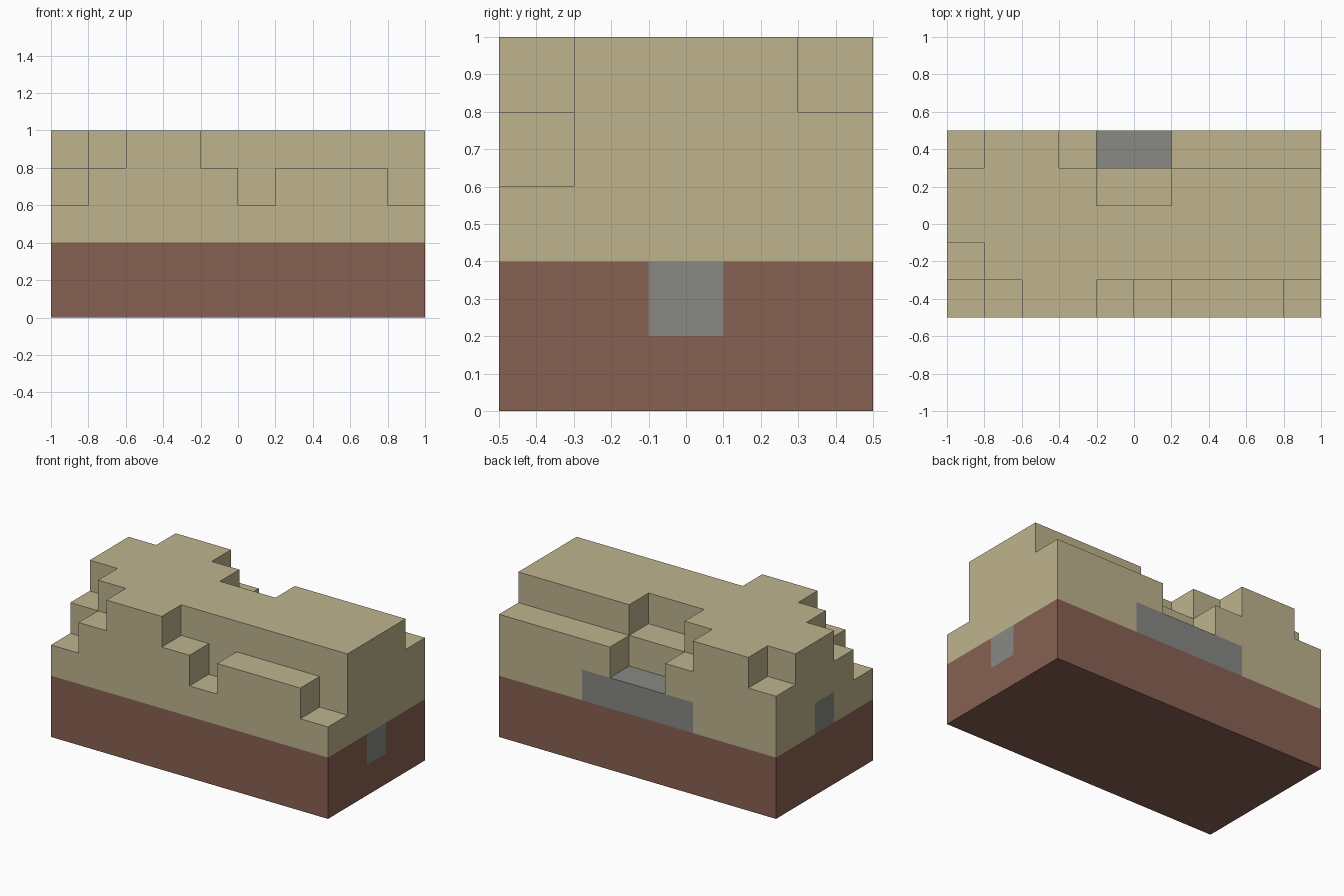
import bpy
import bmesh
import math
from mathutils import Vector

cube = bpy.data.objects.get("Cube")
if cube:
    bpy.data.objects.remove(cube, do_unlink=True)

CELL = 0.2
# Stack height of every column in cells, front row first, x rising along each string
HEIGHTS = ["3455434443",
           "4555555555",
           "5555555555",
           "5555445555",
           "4554334444"]
NX, NY = len(HEIGHTS[0]), len(HEIGHTS)
SOIL_LAYERS = 2
SOIL, SAND, STONE = range(3)


def make_material(name, color):
    mat = bpy.data.materials.new(name)
    mat.use_nodes = True
    mat.diffuse_color = color
    mat.node_tree.nodes["Principled BSDF"].inputs["Base Color"].default_value = color
    return mat


def filled(i, j, k):
    return 0 <= i < NX and 0 <= j < NY and 0 <= k < int(HEIGHTS[j][i])


def block_kind(i, j, k):
    back_ledge = j == NY - 1 and 3 <= i <= 6 and k == 2
    end_stones = j == 2 and (i, k) in ((0, 2), (NX - 1, 1))
    if back_ledge or end_stones:
        return STONE
    return SOIL if k < SOIL_LAYERS else SAND


def add_side(bm, cell, axis, sign):
    """Add the square on one exposed side of a cell."""
    center = Vector(((cell[0] + 0.5 - NX / 2) * CELL,
                     (cell[1] + 0.5 - NY / 2) * CELL,
                     (cell[2] + 0.5) * CELL))
    normal, u = Vector(), Vector()
    normal[axis] = sign
    u[(axis + 1) % 3] = 1
    v = normal.cross(u)
    corners = [center + (normal + a * u + b * v) * CELL / 2
               for a, b in ((-1, -1), (1, -1), (1, 1), (-1, 1))]
    face = bm.faces.new([bm.verts.new(c) for c in corners])
    face.material_index = block_kind(*cell)


# Stepped block of ground: only the outer sides of the filled cells
bm = bmesh.new()
for j in range(NY):
    for i in range(NX):
        for k in range(int(HEIGHTS[j][i])):
            for axis in range(3):
                for sign in (-1, 1):
                    neighbour = [i, j, k]
                    neighbour[axis] += sign
                    if not filled(*neighbour):
                        add_side(bm, (i, j, k), axis, sign)

# Weld the squares and merge flat areas of one colour
bmesh.ops.remove_doubles(bm, verts=bm.verts, dist=0.001)
bmesh.ops.dissolve_limit(bm, angle_limit=math.radians(1), verts=bm.verts,
                         edges=bm.edges, delimit={'MATERIAL'})

mesh = bpy.data.meshes.new("stepped_ground")
bm.to_mesh(mesh)
bm.free()
mesh.materials.append(make_material("brown soil", (0.242, 0.119, 0.084, 1)))
mesh.materials.append(make_material("tan sand", (0.521, 0.456, 0.27, 1)))
mesh.materials.append(make_material("grey stone", (0.246, 0.246, 0.235, 1)))
ground = bpy.data.objects.new("stepped_ground", mesh)
bpy.context.collection.objects.link(ground)
